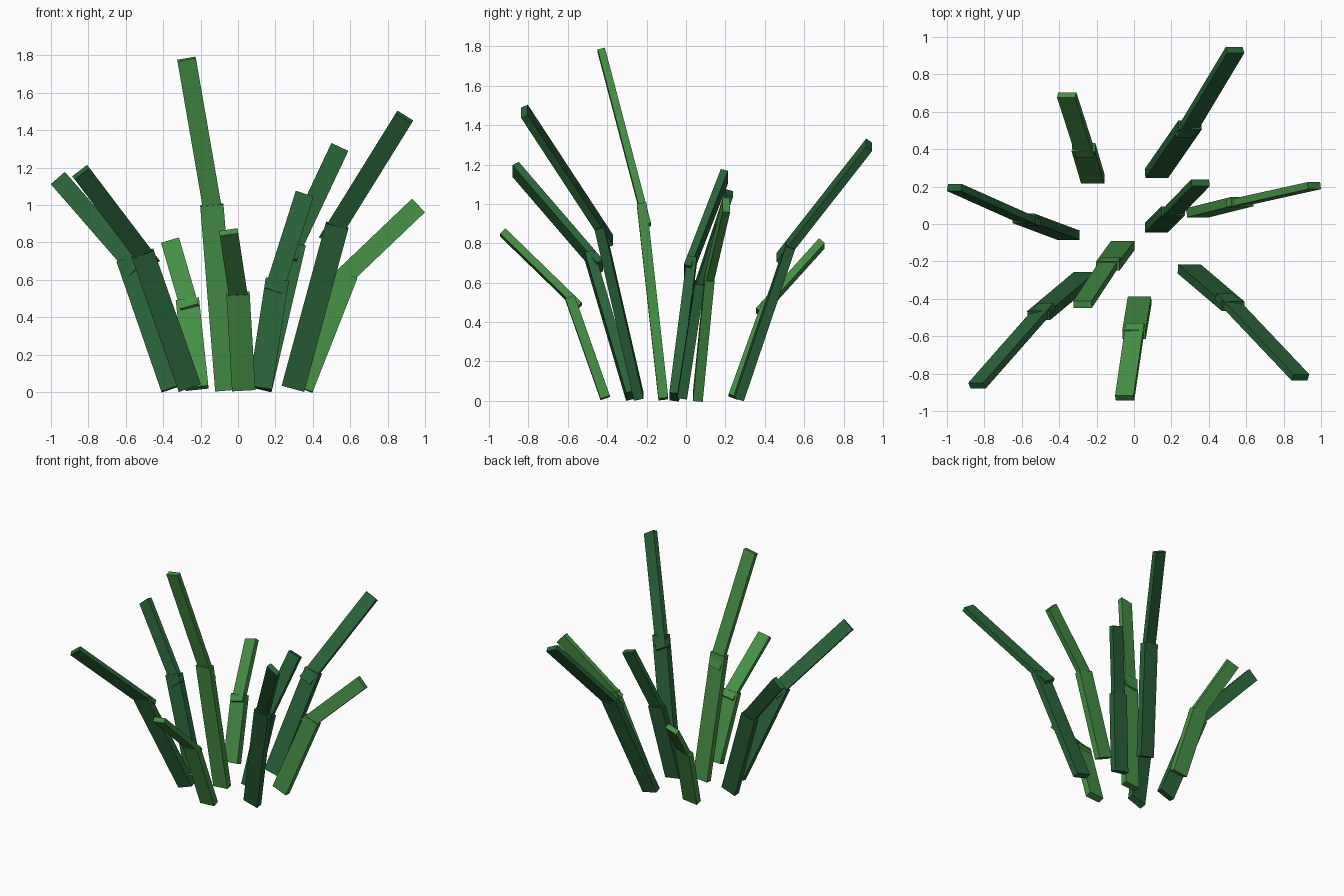
import bpy
from mathutils import Vector, Matrix

if "Cube" in bpy.data.objects:
    bpy.data.objects.remove(bpy.data.objects["Cube"])


def material(name, color):
    m = bpy.data.materials.new(name)
    m.diffuse_color = color
    m.use_nodes = True
    m.node_tree.nodes["Principled BSDF"].inputs["Base Color"].default_value = m.diffuse_color
    return m


BRIGHT = material("bright_green", (0.06, 0.28, 0.06, 1))
DARK = material("dark_green", (0.022, 0.125, 0.04, 1))


# Box running from one end centre to the other, its wide side kept in the xz plane
def leaf_box(name, start, end, width, thick, mat):
    axis = end - start
    d = axis.normalized()
    u = Vector((d.z, 0, -d.x)).normalized()
    v = d.cross(u)
    rot = Matrix((u, v, d)).transposed().to_4x4()
    bpy.ops.mesh.primitive_cube_add(size=1)
    ob = bpy.context.object
    ob.name = name
    ob.data.transform(Matrix.Diagonal((width, thick, axis.length, 1)))
    ob.matrix_world = Matrix.Translation((start + end) / 2) @ rot
    ob.data.materials.append(mat)


# Each leaf: base, bend and tip centres
leaves = [
    ((0.12, 0.27, 0.02), (0.30, 0.53, 0.79), (0.54, 0.93, 1.30), DARK),
    ((-0.22, 0.24, 0.02), (-0.27, 0.41, 0.49), (-0.36, 0.69, 0.80), BRIGHT),
    ((-0.35, -0.06, 0.02), (-0.59, 0.03, 0.715), (-0.96, 0.195, 1.14), DARK),
    ((0.34, 0.06, 0.02), (0.58, 0.12, 0.63), (0.963, 0.205, 0.995), BRIGHT),
    ((0.12, -0.02, 0.02), (0.21, 0.07, 0.60), (0.355, 0.22, 1.055), DARK),
    ((-0.06, -0.115, 0.01), (-0.14, -0.225, 1.0), (-0.275, -0.43, 1.78), BRIGHT),
    ((-0.26, -0.28, 0.027), (-0.51, -0.49, 0.74), (-0.84, -0.865, 1.175), DARK),
    ((0.03, -0.41, 0.015), (0.0, -0.59, 0.525), (-0.05, -0.93, 0.855), BRIGHT),
    ((0.295, -0.24, 0.022), (0.53, -0.44, 0.89), (0.89, -0.82, 1.47), DARK),
]

for i, (base, bend, tip, mat) in enumerate(leaves, 1):
    base, bend, tip = Vector(base), Vector(bend), Vector(tip)
    leaf_box(f"leaf_{i}_lower", base, bend, 0.125, 0.05, mat)
    # upper part starts a little below the bend, overlapping the lower part
    leaf_box(f"leaf_{i}_upper", bend - (tip - bend) * 0.14, tip, 0.10, 0.038, mat)
